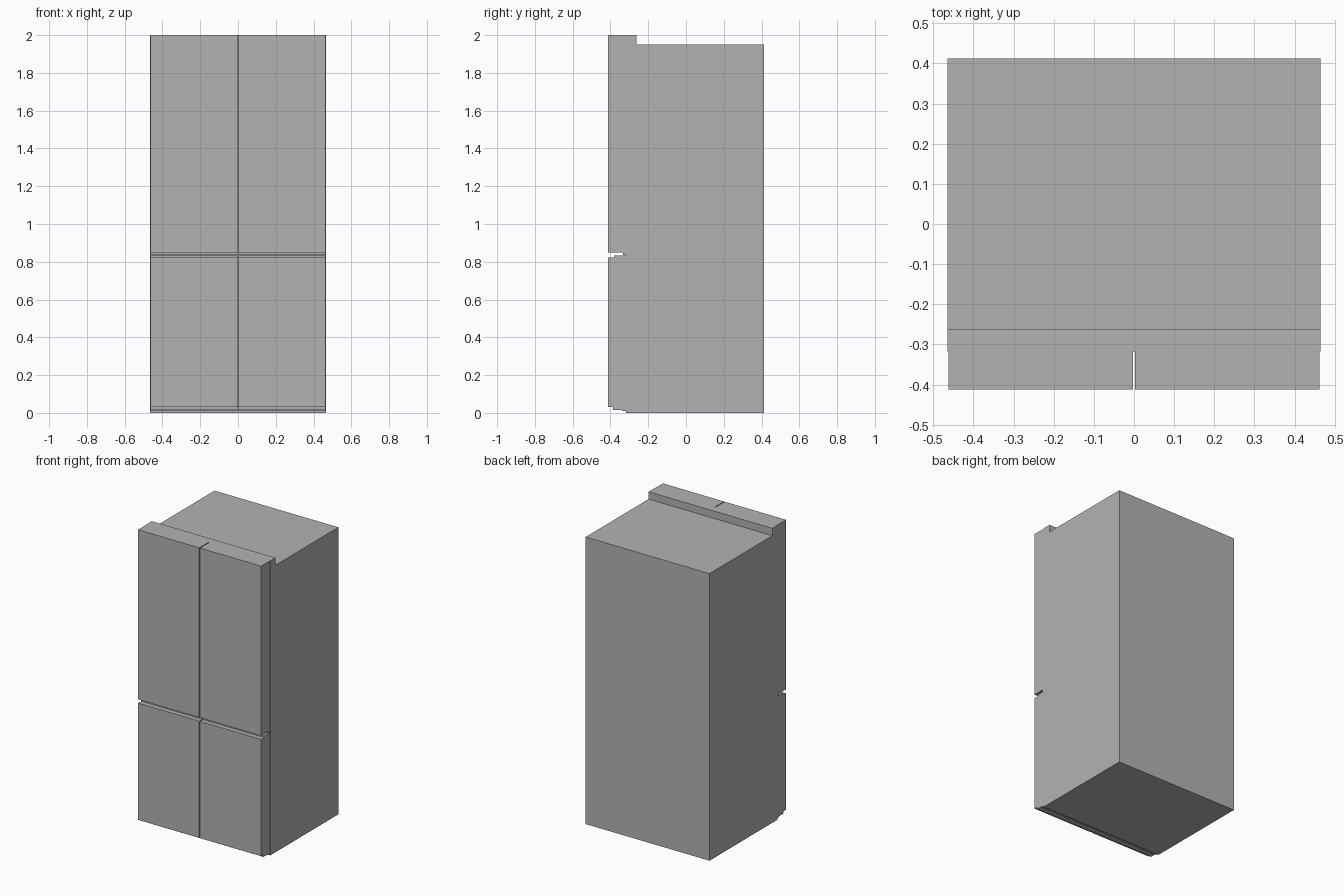
import bpy, bmesh

cube = bpy.data.objects.get("Cube")
if cube:
    bpy.data.objects.remove(cube, do_unlink=True)

GREY = (0.45, 0.45, 0.45, 1.0)
metal = bpy.data.materials.new("plain_grey")
metal.use_nodes = True
metal.diffuse_color = GREY
metal.node_tree.nodes["Principled BSDF"].inputs["Base Color"].default_value = GREY


def extrude_profile(name, profile, x0, x1):
    """Sweep a closed (y, z) side profile from x0 to x1."""
    bm = bmesh.new()
    face = bm.faces.new([bm.verts.new((x0, y, z)) for y, z in profile])
    swept = bmesh.ops.extrude_face_region(bm, geom=[face])["geom"]
    verts = [v for v in swept if isinstance(v, bmesh.types.BMVert)]
    bmesh.ops.translate(bm, verts=verts, vec=(x1 - x0, 0, 0))
    bmesh.ops.recalc_face_normals(bm, faces=bm.faces)
    mesh = bpy.data.meshes.new(name)
    bm.to_mesh(mesh)
    bm.free()
    mesh.materials.append(metal)
    obj = bpy.data.objects.new(name, mesh)
    bpy.context.collection.objects.link(obj)
    return obj


HALF = 0.465
FRONT, SEAM, BACK = -0.412, -0.318, 0.412
TOP, ROOF = 2.0, 1.95

# Cabinet with the raised hinge cover along its front top edge
extrude_profile("cabinet", [
    (SEAM, 0), (BACK, 0), (BACK, ROOF), (-0.262, ROOF), (-0.262, TOP), (SEAM, TOP),
], -HALF, HALF)

# Upper doors: lip at the back closes the handle gap
upper = [
    (FRONT, 0.848), (-0.333, 0.848), (-0.333, 0.835), (SEAM, 0.835),
    (SEAM, TOP), (FRONT, TOP),
]
# Lower doors: stepped finger grip above, stepped toe recess below
lower = [
    (FRONT, 0.03), (-0.386, 0.03), (-0.386, 0.015), (-0.34, 0.015),
    (-0.34, 0.009), (SEAM, 0.009), (SEAM, 0.834), (-0.333, 0.834),
    (-0.38, 0.834), (-0.38, 0.823), (FRONT, 0.823),
]
for side, sign in (("left", 1), ("right", -1)):
    for level, profile in (("upper", upper), ("lower", lower)):
        extrude_profile(f"{level}_door_{side}", profile, sign * 0.003, sign * 0.462)
